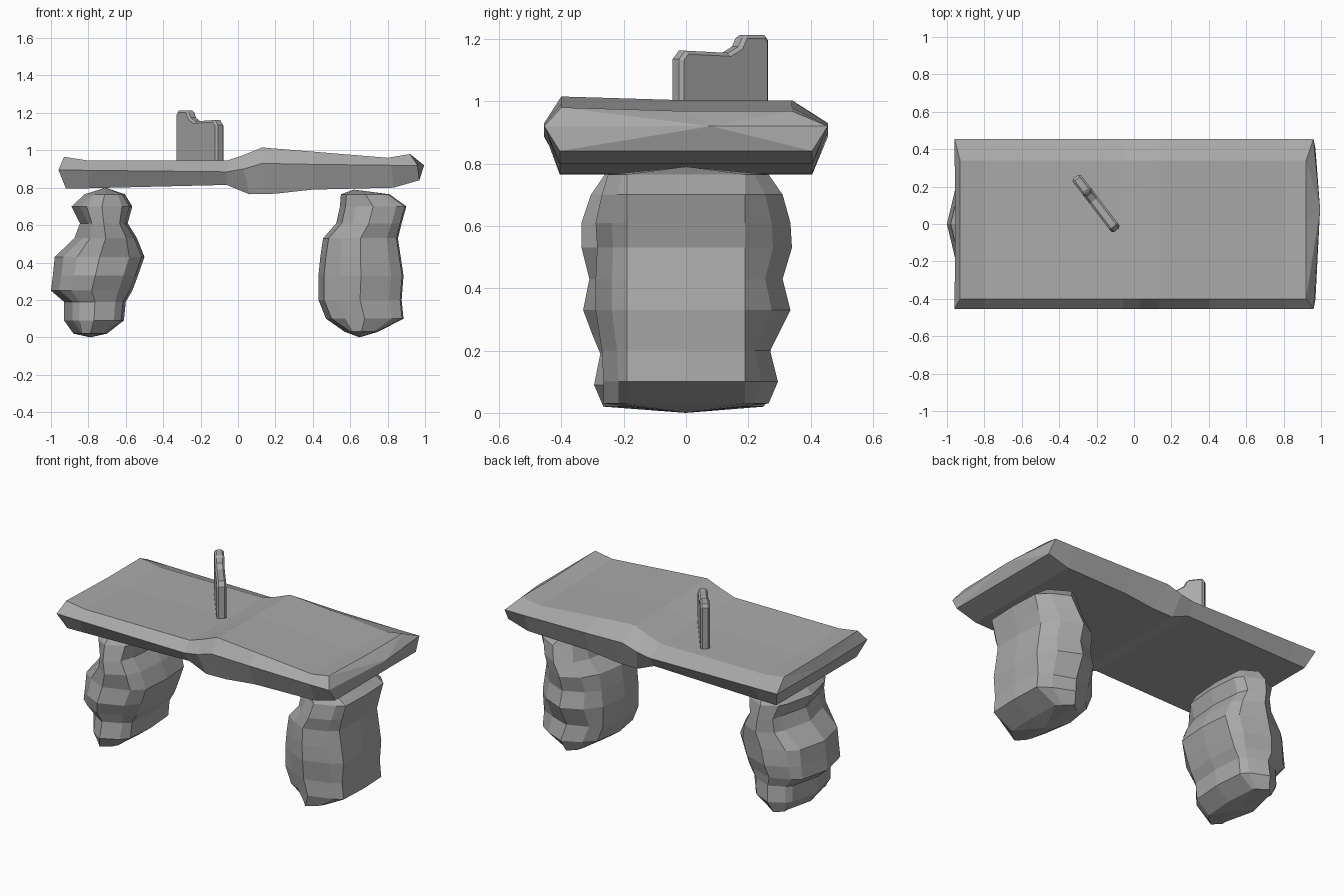
import bpy, bmesh, math
from mathutils import Matrix, Vector

if "Cube" in bpy.data.objects:
    bpy.data.objects.remove(bpy.data.objects["Cube"])

stone = bpy.data.materials.new("grey stone")
stone.use_nodes = True
grey = (0.4, 0.4, 0.4, 1)
stone.diffuse_color = grey
stone.node_tree.nodes["Principled BSDF"].inputs["Base Color"].default_value = grey


def finish(name, bm):
    bmesh.ops.recalc_face_normals(bm, faces=bm.faces)
    mesh = bpy.data.meshes.new(name)
    bm.to_mesh(mesh)
    bm.free()
    mesh.materials.append(stone)
    obj = bpy.data.objects.new(name, mesh)
    bpy.context.collection.objects.link(obj)
    return obj


def loft(name, rings, start, end):
    """Skin closed rings in order and close both ends with a fan to a point."""
    bm = bmesh.new()
    loops = [[bm.verts.new(p) for p in ring] for ring in rings]
    n = len(loops[0])
    for a, b in zip(loops, loops[1:]):
        for i in range(n):
            j = (i + 1) % n
            bm.faces.new((a[i], a[j], b[j], b[i]))
    for loop, tip in ((loops[0], start), (loops[-1], end)):
        v = bm.verts.new(tip)
        for i in range(n):
            bm.faces.new((loop[i], loop[(i + 1) % n], v))
    return finish(name, bm)


# Seat slab: stations give x and z of the top, side ridge and underside
stations = [
    ((-0.93, 0.965), (-0.96, 0.895), (-0.92, 0.795)),
    ((-0.80, 0.945), (-0.80, 0.893), (-0.80, 0.797)),
    ((-0.06, 0.945), (-0.06, 0.885), (-0.06, 0.815)),
    ((0.03, 0.975), (0.03, 0.90), (0.06, 0.765)),
    ((0.13, 1.015), (0.13, 0.93), (0.20, 0.768)),
    ((0.40, 0.993), (0.40, 0.925), (0.40, 0.79)),
    ((0.80, 0.96), (0.82, 0.92), (0.83, 0.80)),
    ((0.92, 0.98), (0.96, 0.92), (0.97, 0.84)),
]


def slab_ring(top, side, under):
    tx, tz = top
    sx, sz = side
    ux, uz = under
    return [(tx, -0.40, tz), (tx, 0, tz - 0.012), (tx, 0.34, tz - 0.012),
            (sx, 0.455, sz), (ux, 0.405, uz), (ux, -0.405, uz), (sx, -0.455, sz)]


loft("seat_slab", [slab_ring(*s) for s in stations],
     (-0.955, 0, 0.885), (0.995, 0.08, 0.92))


# Legs: rows of height, left x, right x, front depth, back depth.
# Each side has a flat half width and a bulge; each corner has an inset.
def leg(name, rows, sides, bulges, front_insets, back_insets, foot, head):
    rings = []
    for z, x0, x1, front, back in rows:
        w = x1 - x0
        mid = x0 + w / 2
        (s0, s1), (b0, b1) = sides, bulges
        rings.append([
            (x0 + b0, -s0, z), (x0 + front_insets[0] * w, -0.82 * front, z),
            (mid, -front, z),
            (x1 - front_insets[1] * w, -0.82 * front, z), (x1 - b1, -s1, z),
            (x1, 0, z),
            (x1 - b1, s1, z), (x1 - back_insets[1] * w, 0.82 * back, z),
            (mid, back, z),
            (x0 + back_insets[0] * w, 0.82 * back, z), (x0 + b0, s0, z),
            (x0, 0, z)])
    loft(name, rings, foot, head)


leg("right_leg", [
    (0.02, -0.88, -0.70, 0.265, 0.25), (0.09, -0.93, -0.61, 0.295, 0.28),
    (0.19, -0.93, -0.60, 0.275, 0.27), (0.25, -1.0, -0.565, 0.30, 0.28),
    (0.33, -0.99, -0.535, 0.33, 0.30), (0.43, -0.98, -0.50, 0.31, 0.30),
    (0.53, -0.875, -0.54, 0.335, 0.31), (0.61, -0.845, -0.59, 0.335, 0.31),
    (0.70, -0.89, -0.565, 0.305, 0.29), (0.765, -0.82, -0.605, 0.26, 0.25),
], (0.19, 0.19), (0.045, 0.015), (0.25, 0.17), (0.22, 0.15),
    (-0.79, 0, 0), (-0.71, 0, 0.80))

leg("left_leg", [
    (0.03, 0.57, 0.75, 0.265, 0.265), (0.10, 0.47, 0.885, 0.265, 0.295),
    (0.20, 0.43, 0.875, 0.27, 0.27), (0.33, 0.43, 0.885, 0.29, 0.335),
    (0.43, 0.44, 0.87, 0.29, 0.31), (0.53, 0.455, 0.855, 0.285, 0.34),
    (0.61, 0.525, 0.875, 0.29, 0.335), (0.70, 0.545, 0.90, 0.27, 0.31),
    (0.765, 0.55, 0.81, 0.25, 0.265),
], (0.18, 0.19), (0.03, 0.008), (0.25, 0.15), (0.22, 0.2),
    (0.65, 0, 0), (0.62, 0, 0.79))


# Stepped upright plate standing diagonally on the seat
outline = [(-0.18, 0.92), (0.18, 0.92), (0.18, 1.135), (0.155, 1.162),
           (-0.02, 1.155), (-0.06, 1.175), (-0.08, 1.212), (-0.165, 1.212),
           (-0.18, 1.195)]
half = 0.028
bm = bmesh.new()
face = bm.faces.new([bm.verts.new((u, -half, z)) for u, z in outline])
result = bmesh.ops.extrude_face_region(bm, geom=[face])
moved = [g for g in result["geom"] if isinstance(g, bmesh.types.BMVert)]
bmesh.ops.translate(bm, verts=moved, vec=Vector((0, 2 * half, 0)))
turn = Matrix.Translation((-0.203, 0.11, 0)) @ Matrix.Rotation(math.radians(-52.5), 4, "Z")
bmesh.ops.transform(bm, matrix=turn, verts=bm.verts)
plate = finish("upright_plate", bm)
bevel = plate.modifiers.new("soft edges", "BEVEL")
bevel.width = 0.011
bevel.segments = 1
bevel.limit_method = "ANGLE"
bevel.angle_limit = math.radians(60)
